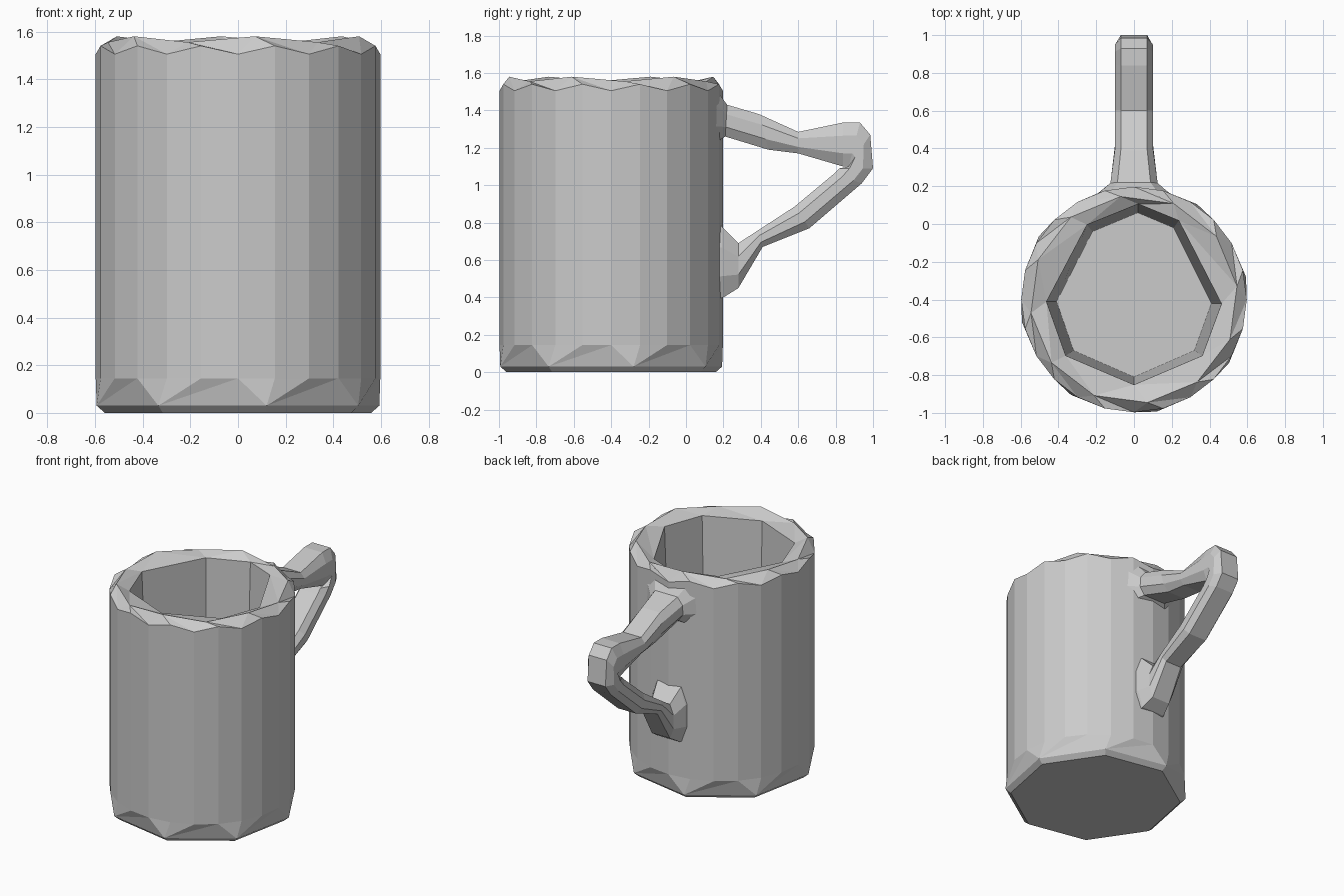
import bpy, bmesh
from math import sin, cos, pi, atan2, tau

if "Cube" in bpy.data.objects:
    bpy.data.objects.remove(bpy.data.objects["Cube"])

CY = -0.4  # cup axis sits forward of the origin to balance the handle


def ring(bm, pts):
    return [bm.verts.new(p) for p in pts]


def circle(n, r, z, zvar=0.0, phase=0.0):
    return [(r * cos(tau * i / n + phase), CY + r * sin(tau * i / n + phase),
             z + (zvar if i % 2 else 0)) for i in range(n)]


def angle(v):
    return atan2(v.co.y - CY, v.co.x) % tau


def stitch(bm, a, b):
    """Join two rings with different point counts, matching points by angle."""
    a, b = sorted(a, key=angle), sorted(b, key=angle)
    aa = [angle(v) for v in a] + [angle(a[0]) + tau]
    ba = [angle(v) for v in b] + [angle(b[0]) + tau]
    i = j = 0
    while i < len(a) or j < len(b):
        va, vb = a[i % len(a)], b[j % len(b)]
        if j >= len(b) or (i < len(a) and aa[i + 1] <= ba[j + 1]):
            i += 1
            bm.faces.new((va, a[i % len(a)], vb))
        else:
            j += 1
            bm.faces.new((va, b[j % len(b)], vb))


def loft(bm, a, b):
    n = len(a)
    for i in range(n):
        bm.faces.new((a[i], a[(i + 1) % n], b[(i + 1) % n], b[i]))


def finish(bm, name):
    bmesh.ops.recalc_face_normals(bm, faces=bm.faces[:])
    mesh = bpy.data.meshes.new(name)
    bm.to_mesh(mesh)
    bm.free()
    obj = bpy.data.objects.new(name, mesh)
    bpy.context.collection.objects.link(obj)


# Cup: faceted foot, round wall, chipped rim and an angular hollow
inner = [(0.41, -0.42), (0.21, -0.02), (0.02, 0.06), (-0.22, -0.04),
         (-0.41, -0.41), (-0.32, -0.67), (0.0, -0.81), (0.32, -0.67)]
mouth = [(x * 1.13, CY + (y - CY) * 1.1, 1.535) for x, y in inner]

bm = bmesh.new()
foot = ring(bm, circle(8, 0.57, 0.0, 0.0, 0.2))
bulge = ring(bm, circle(8, 0.605, 0.03, 0.0, 0.2))
low = ring(bm, circle(24, 0.597, 0.145))
high = ring(bm, circle(24, 0.597, 1.505, 0.035))
crest = ring(bm, circle(12, 0.55, 1.555, 0.025, 0.13))
lip = ring(bm, mouth)
floor = ring(bm, [(x, y, 0.14) for x, y in inner])
bm.faces.new(foot)
loft(bm, foot, bulge)
stitch(bm, bulge, low)
loft(bm, low, high)
stitch(bm, high, crest)
stitch(bm, crest, lip)
loft(bm, lip, floor)
bm.faces.new(floor)
finish(bm, "cup")

# Handle: sections given as outer (y, z), inner (y, z), half width
sections = [
    (0.14, 1.54, 0.15, 1.22, 0.21),
    (0.22, 1.43, 0.21, 1.26, 0.125),
    (0.39, 1.38, 0.44, 1.19, 0.10),
    (0.60, 1.285, 0.60, 1.17, 0.10),
    (0.84, 1.335, 0.84, 1.10, 0.10),
    (0.93, 1.335, 0.87, 1.10, 0.10),
    (0.985, 1.27, 0.87, 1.10, 0.10),
    (1.00, 1.09, 0.82, 1.09, 0.10),
    (0.94, 1.01, 0.79, 1.06, 0.10),
    (0.66, 0.77, 0.58, 0.885, 0.10),
    (0.41, 0.67, 0.38, 0.755, 0.09),
    (0.28, 0.45, 0.28, 0.69, 0.10),
    (0.20, 0.40, 0.19, 0.78, 0.13),
    (0.16, 0.39, 0.16, 0.79, 0.14),
]
# Chamfered profile: (fraction across width, fraction from outer to inner)
profile = [(0.7, 0), (1, 0.3), (1, 0.7), (0.7, 1),
           (-0.7, 1), (-1, 0.7), (-1, 0.3), (-0.7, 0)]
bm = bmesh.new()
rings = [ring(bm, [(u * w, oy + (iy - oy) * t, oz + (iz - oz) * t)
                   for u, t in profile])
         for oy, oz, iy, iz, w in sections]
for a, b in zip(rings, rings[1:]):
    loft(bm, a, b)
bm.faces.new(rings[0])
bm.faces.new(rings[-1])
finish(bm, "handle")
